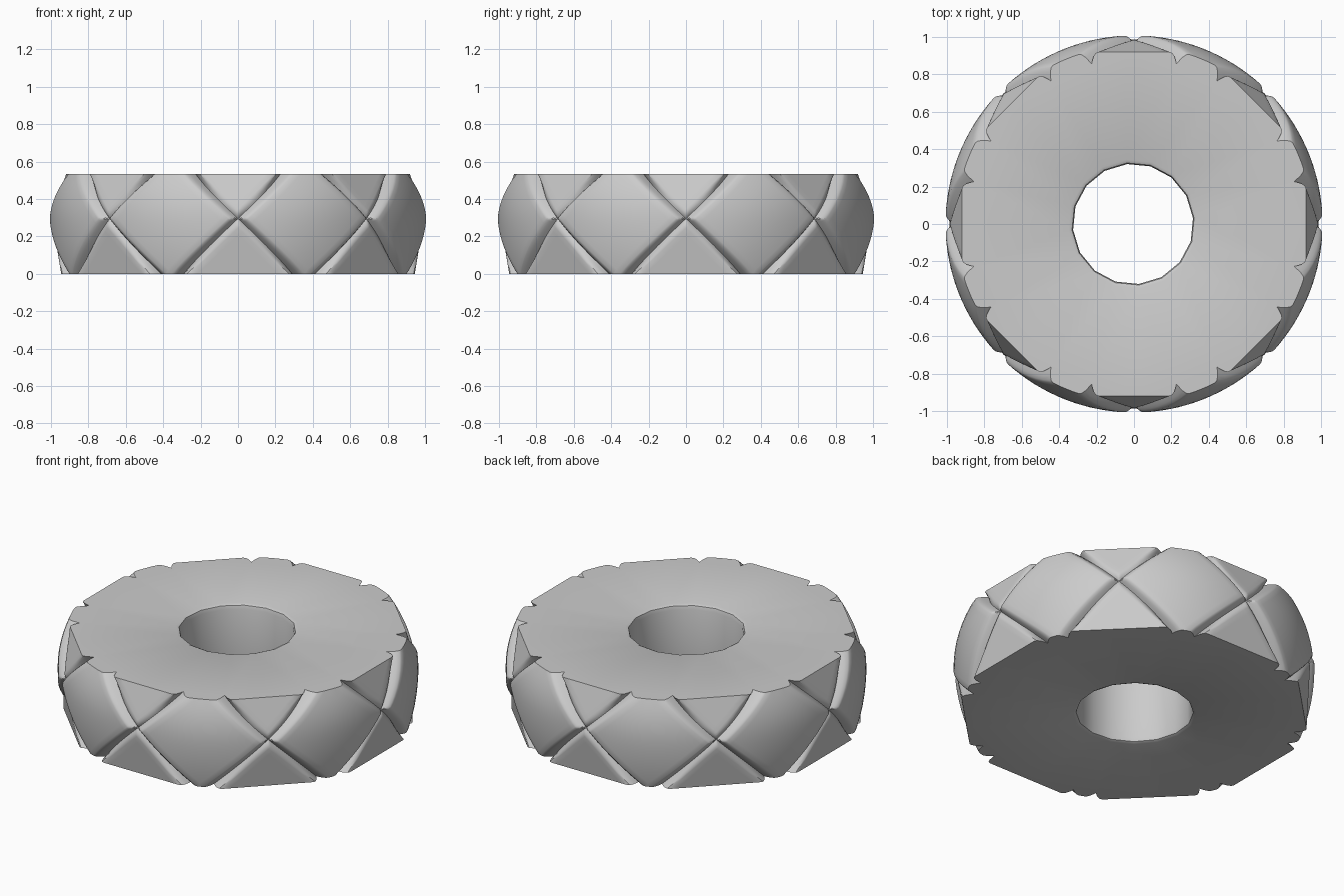
import bpy, bmesh, math

cube = bpy.data.objects.get("Cube")
if cube:
    bpy.data.objects.remove(cube)

HEIGHT = 0.533      # top of the ring
MID = 0.295         # height of the groove crossings
HALF = 0.36         # half height of one quilt panel
STEP = math.pi / 8  # half angle of one quilt panel
HOLE_SIDES = 16

grey = bpy.data.materials.new("rubber grey")
grey.use_nodes = True
colour = (0.6, 0.6, 0.6, 1)
grey.diffuse_color = colour
grey.node_tree.nodes["Principled BSDF"].inputs["Base Color"].default_value = colour


def groove_radius(z):
    dz = z - MID
    return 0.97 - (1.5 if dz > 0 else 0.6) * dz * dz


def panel_radius(z, angle, row):
    dz = z - MID
    if row == 0:                                   # full diamonds bulge
        return 1.008 - (0.96 if dz > 0 else 0.45) * dz * dz
    flat = 0.97 - 0.33 * (z - 0.38) if row > 0 else 0.945 + 0.17 * z
    return flat / math.cos(angle)                  # cut triangles are flat


half_steps = [0, 0.2, 0.4, 0.6, 0.75, 0.86, 0.9, 0.94, 0.97, 1]
steps = [-s for s in reversed(half_steps[1:])] + half_steps


def add_panel(bm, centre, row):
    """One padded diamond, its edges sunk into the groove."""
    grid = []
    for a in steps:
        line = []
        for b in steps:
            angle = STEP * (a + b) / 2
            z = MID + HALF * (row + (a - b) / 2)
            edge = 1 - max(abs(a), abs(b))
            pad = math.sin(math.pi / 2 * min(1, edge / 0.14))
            low = groove_radius(z)
            r = low + pad * (panel_radius(z, angle, row) - low)
            line.append(bm.verts.new((r * math.sin(centre + angle),
                                      -r * math.cos(centre + angle), z)))
        grid.append(line)
    for i in range(len(steps) - 1):
        for j in range(len(steps) - 1):
            bm.faces.new((grid[i][j], grid[i + 1][j],
                          grid[i + 1][j + 1], grid[i][j + 1]))


# Quilted tread: a row of diamonds between two rows of cut ones
bm = bmesh.new()
for k in range(8):
    add_panel(bm, (2 * k + 1) * STEP, 0)
    add_panel(bm, 2 * k * STEP, 1)
    add_panel(bm, 2 * k * STEP, -1)
bmesh.ops.remove_doubles(bm, verts=bm.verts[:], dist=0.0005)
for z, up in ((HEIGHT, 1), (0, -1)):
    bmesh.ops.bisect_plane(bm, geom=bm.verts[:] + bm.edges[:] + bm.faces[:], dist=1e-5,
                           plane_co=(0, 0, z), plane_no=(0, 0, up), clear_outer=True)

# Centre hole with softened rims
profile = [(0.345, 0), (0.328, 0.008), (0.322, 0.03)]
profile += [(r, HEIGHT - z) for r, z in reversed(profile)]
rings = []
for r, z in profile:
    turn = [2 * math.pi * (i + 0.25) / HOLE_SIDES for i in range(HOLE_SIDES)]
    rings.append([bm.verts.new((r * math.cos(t) - 0.005, r * math.sin(t), z)) for t in turn])
for lower, upper in zip(rings, rings[1:]):
    for i in range(HOLE_SIDES):
        j = (i + 1) % HOLE_SIDES
        bm.faces.new((lower[i], upper[i], upper[j], lower[j]))

# Flat top and bottom
for z in (HEIGHT, 0):
    border = [e for e in bm.edges if e.is_boundary
              and all(abs(v.co.z - z) < 1e-3 for v in e.verts)]
    bmesh.ops.triangle_fill(bm, edges=border, use_beauty=True)
bmesh.ops.recalc_face_normals(bm, faces=bm.faces[:])

mesh = bpy.data.meshes.new("quilted_tyre")
bm.to_mesh(mesh)
bm.free()
mesh.materials.append(grey)
tyre = bpy.data.objects.new("quilted_tyre", mesh)
bpy.context.collection.objects.link(tyre)
bpy.ops.object.select_all(action="DESELECT")
tyre.select_set(True)
bpy.context.view_layer.objects.active = tyre
bpy.ops.object.shade_smooth_by_angle(angle=math.radians(35))
